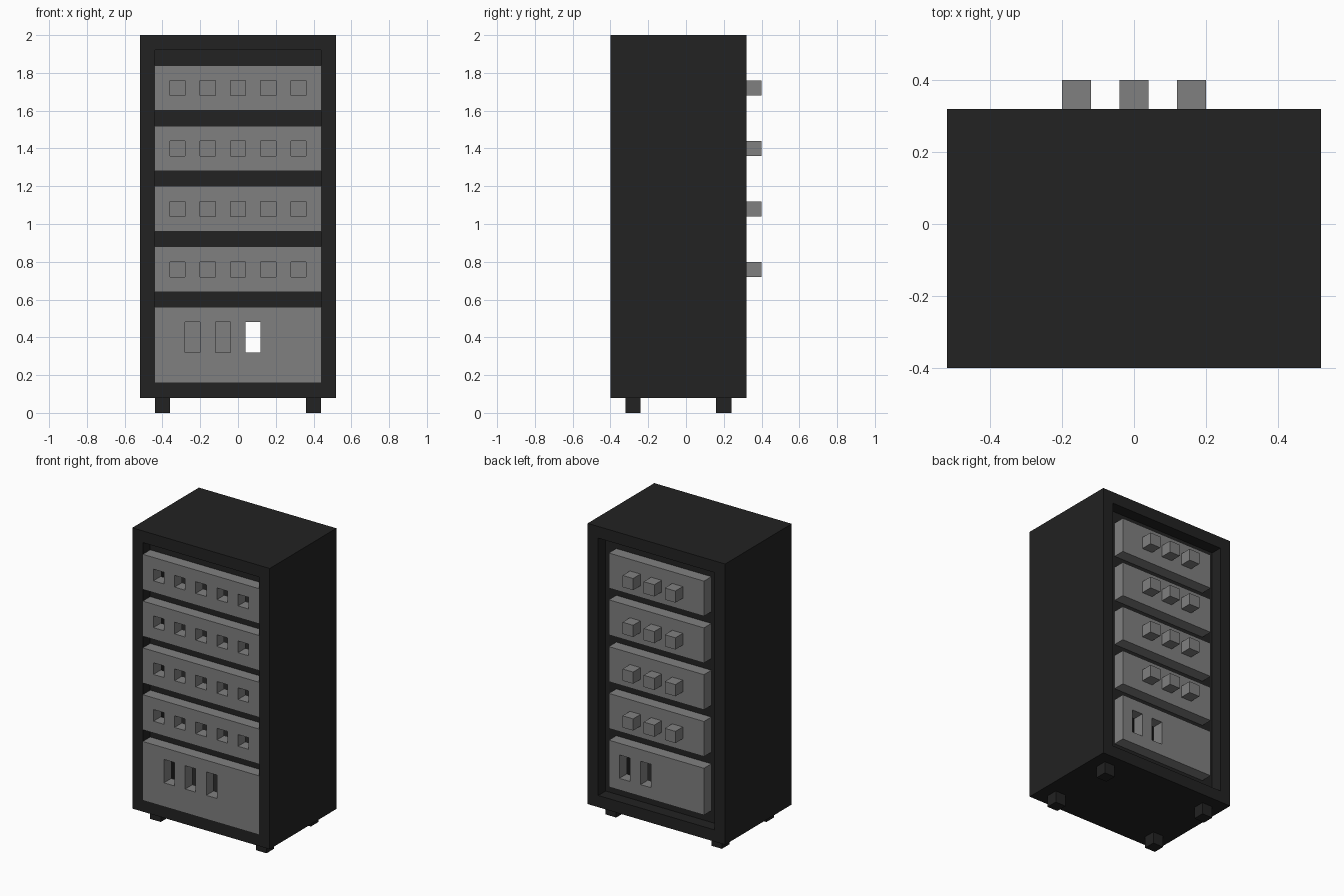
import bpy
import bmesh

U = 0.08  # everything sits on this module

cube = bpy.data.objects.get("Cube")
if cube:
    bpy.data.objects.remove(cube, do_unlink=True)


def make_material(name, value):
    mat = bpy.data.materials.new(name)
    mat.use_nodes = True
    color = (value, value, value, 1)
    mat.diffuse_color = color
    bsdf = mat.node_tree.nodes["Principled BSDF"]
    bsdf.inputs["Base Color"].default_value = color
    bsdf.inputs["Roughness"].default_value = 0.8
    return mat


DARK = make_material("charcoal", 0.016)
GRAY = make_material("mid_gray", 0.216)


def slab(name, mat, rect, y0, y1, openings=()):
    """Slab over rect (x0, x1, z0, z1), pierced by rectangular openings."""
    rects = [rect, *openings]
    xs = sorted({v for r in rects for v in r[:2]})
    zs = sorted({v for r in rects for v in r[2:]})
    bm = bmesh.new()
    verts = {(x, z): bm.verts.new((x * U, y0 * U, z * U)) for x in xs for z in zs}
    for xa, xb in zip(xs, xs[1:]):
        for za, zb in zip(zs, zs[1:]):
            cx, cz = (xa + xb) / 2, (za + zb) / 2
            if any(a < cx < b and c < cz < d for a, b, c, d in openings):
                continue
            bm.faces.new([verts[p] for p in ((xa, za), (xb, za), (xb, zb), (xa, zb))])
    out = bmesh.ops.extrude_face_region(bm, geom=bm.faces[:], use_keep_orig=True)
    moved = [g for g in out["geom"] if isinstance(g, bmesh.types.BMVert)]
    bmesh.ops.translate(bm, verts=moved, vec=(0, (y1 - y0) * U, 0))
    bmesh.ops.delete(bm, geom=[v for v in bm.verts if not v.link_faces], context="VERTS")
    bmesh.ops.recalc_face_normals(bm, faces=bm.faces[:])
    mesh = bpy.data.meshes.new(name)
    bm.to_mesh(mesh)
    bm.free()
    mesh.materials.append(mat)
    obj = bpy.data.objects.new(name, mesh)
    bpy.context.collection.objects.link(obj)
    return obj


def square(x, z):
    return (x - 0.5, x + 0.5, z, z + 1)


def slot(x):
    return (x - 0.5, x + 0.5, 4, 6)


FRONT, BACK = -5, 4
UNIT_BASES = (8, 12, 16, 20)
OPENING = (-5.5, 5.5, 2, 24)
BASE_BAY = (-4.5, 4.5, 3, 7)

# Outer cabinet, open at front and back
slab("cabinet_shell", DARK, (-6.5, 6.5, 1, 25), FRONT, BACK, [OPENING])

# Recessed inner frame with one bay per unit
bays = [BASE_BAY] + [(-4.5, 4.5, z, z + 3) for z in UNIT_BASES]
slab("inner_frame", DARK, OPENING, FRONT + 1, BACK - 1, bays)

# Upper units: ported front panel, back panel and three rear connectors
for i, z in enumerate(UNIT_BASES, 1):
    ports = [square(x, z + 1) for x in (-4, -2, 0, 2, 4)]
    slab(f"unit_front_panel_{i}", GRAY, (-5.5, 5.5, z, z + 3), FRONT, FRONT + 1, ports)
    slab(f"unit_back_panel_{i}", GRAY, (-4.5, 4.5, z, z + 3), BACK - 1, BACK)
    for j, x in enumerate((-2, 0, 2), 1):
        slab(f"rear_connector_{i}_{j}", GRAY, square(x, z + 1), BACK, BACK + 1)

# Tall bottom unit with vertical slots
slab("base_front_panel", GRAY, (-5.5, 5.5, 2, 7), FRONT, FRONT + 1,
     [slot(x) for x in (-3, -1, 1)])
slab("base_back_panel", GRAY, BASE_BAY, BACK - 1, BACK, [slot(x) for x in (1, 3)])

# Feet
for side, x in (("left", 5), ("right", -5)):
    for end, y in (("front", -4), ("back", 2)):
        slab(f"{end}_{side}_foot", DARK, square(x, 0), y, y + 1)
